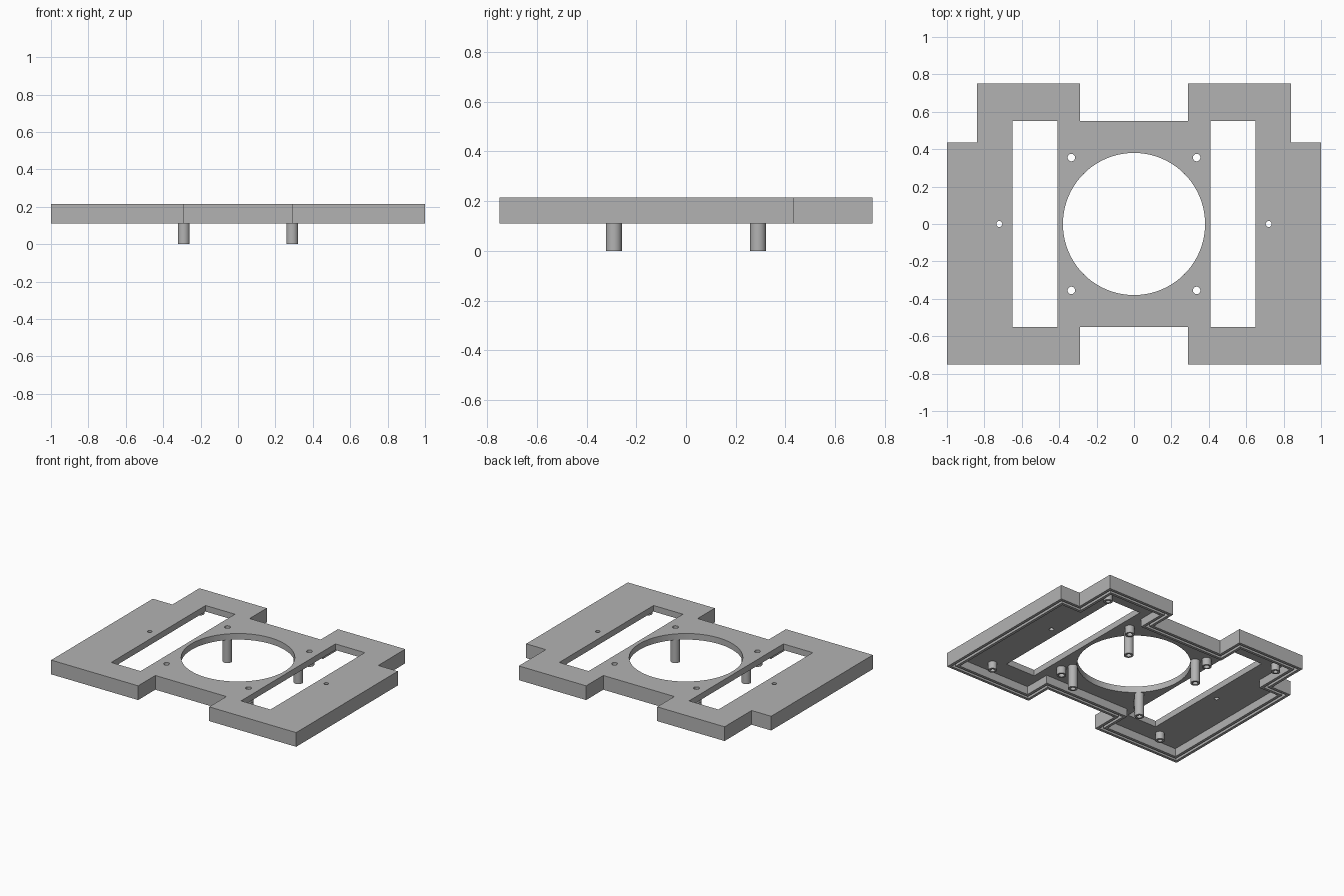
import bpy, bmesh, math
from mathutils import Vector, Matrix

if "Cube" in bpy.data.objects:
    bpy.data.objects.remove(bpy.data.objects["Cube"])

BOTTOM, GROOVE, CEILING, TOP = 0.11, 0.14, 0.17, 0.215

grey = bpy.data.materials.new("plain_grey")
grey.use_nodes = True
grey.diffuse_color = (0.45, 0.45, 0.45, 1)
grey.node_tree.nodes["Principled BSDF"].inputs["Base Color"].default_value = (0.45, 0.45, 0.45, 1)


def add_object(name, bm):
    bmesh.ops.recalc_face_normals(bm, faces=bm.faces)
    mesh = bpy.data.meshes.new(name)
    bm.to_mesh(mesh)
    bm.free()
    mesh.materials.append(grey)
    obj = bpy.data.objects.new(name, mesh)
    bpy.context.collection.objects.link(obj)
    return obj


def prism(name, points, low, high):
    bm = bmesh.new()
    face = bm.faces.new([bm.verts.new((x, y, low)) for x, y in points])
    grown = bmesh.ops.extrude_face_region(bm, geom=[face])
    verts = [g for g in grown["geom"] if isinstance(g, bmesh.types.BMVert)]
    bmesh.ops.translate(bm, verts=verts, vec=(0, 0, high - low))
    return add_object(name, bm)


def outline(d):
    """Stepped outer contour, moved inwards by d."""
    half = [(0.29 + d, 0.55 - d), (0.29 + d, 0.75 - d), (0.84 - d, 0.75 - d),
            (0.84 - d, 0.435 - d), (1 - d, 0.435 - d), (1 - d, -0.75 + d),
            (0.29 + d, -0.75 + d), (0.29 + d, -0.55 + d)]
    return half + [(-x, y) for x, y in reversed(half)]


def circle(cx, cy, r, n):
    steps = [2 * math.pi * i / n for i in range(n)]
    return [(cx + r * math.cos(a), cy + r * math.sin(a)) for a in steps]


def cut(obj, points, low, high):
    cutter = prism("cutter", points, low, high)
    cutter.hide_render = True
    mod = obj.modifiers.new("cut", 'BOOLEAN')
    mod.operation, mod.solver, mod.object = 'DIFFERENCE', 'EXACT', cutter
    bpy.context.view_layer.objects.active = obj
    bpy.ops.object.modifier_apply(modifier=mod.name)
    bpy.data.objects.remove(cutter)


def smooth(obj):
    bpy.ops.object.select_all(action='DESELECT')
    obj.select_set(True)
    bpy.context.view_layer.objects.active = obj
    bpy.ops.object.shade_smooth_by_angle(angle=math.radians(30))


def tube(name, x, y, inner, outer, low):
    """Hollow round post hanging from the underside of the plate."""
    bm = bmesh.new()
    profile = [(inner, CEILING), (inner, low), (outer, low), (outer, CEILING)]
    verts = [bm.verts.new((r, 0, z)) for r, z in profile]
    edges = [bm.edges.new(pair) for pair in zip(verts, verts[1:])]
    bmesh.ops.spin(bm, geom=verts + edges, cent=(0, 0, 0), axis=(0, 0, 1),
                   angle=2 * math.pi, steps=32, use_merge=True)
    bmesh.ops.remove_doubles(bm, verts=bm.verts, dist=0.0005)
    bmesh.ops.transform(bm, matrix=Matrix.Translation(Vector((x, y, 0))), verts=bm.verts)
    smooth(add_object(name, bm))


# Cover: hollow shell with rim, fan opening, side slots and screw holes
cover = prism("cover", outline(0), BOTTOM, TOP)
cut(cover, outline(0.06), 0, CEILING)
cut(cover, outline(0.02), 0, GROOVE)
cut(cover, circle(0, 0, 0.38, 96), 0, 1)
for sx in (1, -1):
    cut(cover, [(sx * 0.41, -0.55), (sx * 0.65, -0.55), (sx * 0.65, 0.55), (sx * 0.41, 0.55)], 0, 1)
    cut(cover, circle(sx * 0.72, 0, 0.016, 24), 0, 1)
    for sy in (1, -1):
        cut(cover, circle(sx * 0.335, sy * 0.355, 0.02, 32), 0, 1)
smooth(cover)

# Inner lip, leaving a groove inside the outer rim
lip = prism("inner_lip", outline(0.04), BOTTOM, GROOVE)
cut(lip, outline(0.06), 0, 1)

# Long posts, screw bosses and corner bosses
for sx, side in ((1, "left"), (-1, "right")):
    for sy, end in ((1, "back"), (-1, "front")):
        where = f"{end}_{side}"
        tube("long_post_" + where, sx * 0.29, sy * 0.29, 0.018, 0.032, 0)
        tube("screw_boss_" + where, sx * 0.335, sy * 0.355, 0.02, 0.032, 0.115)
        tube("corner_boss_" + where, sx * 0.73, sy * 0.6, 0.016, 0.03, 0.115)
